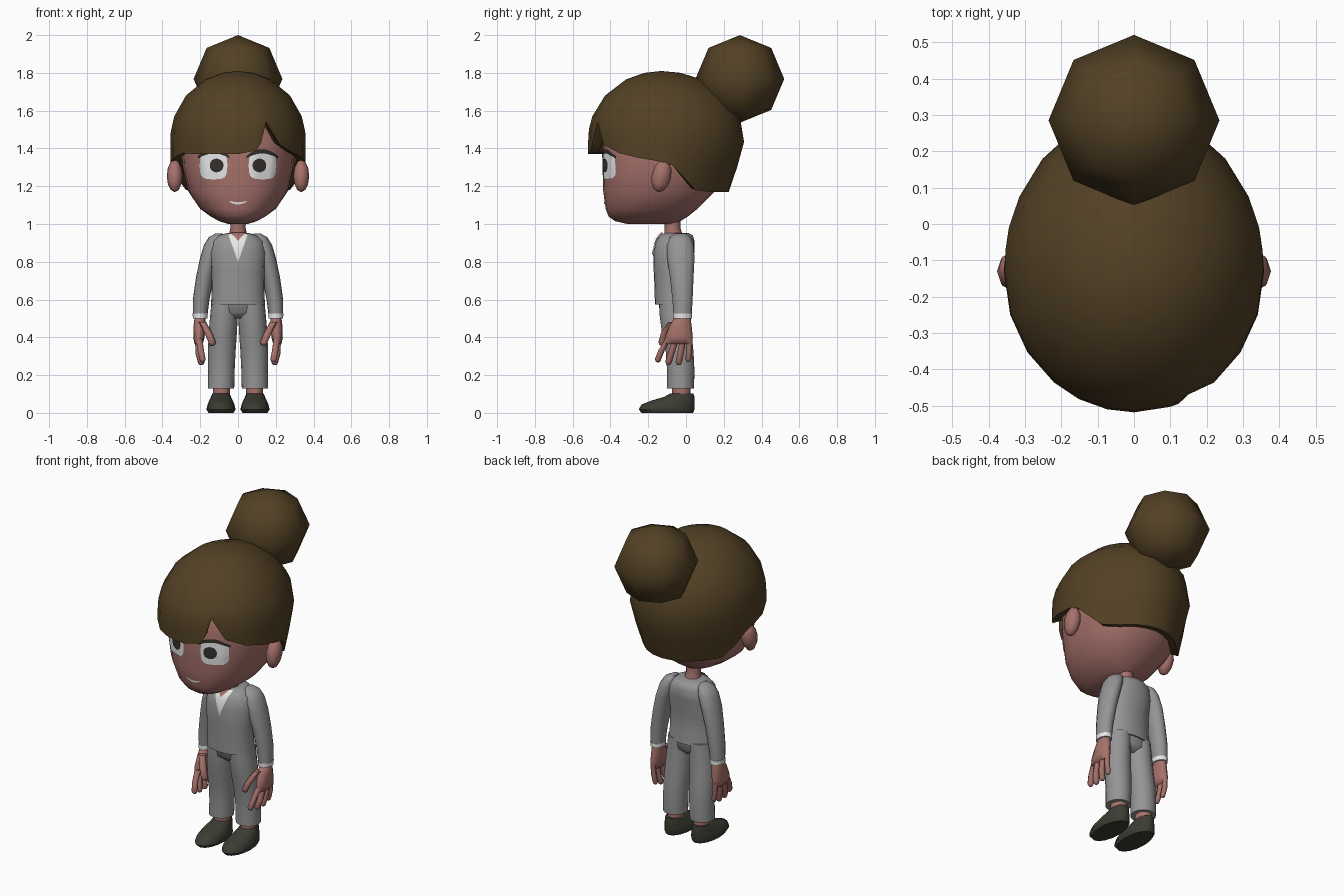
import bpy
import bmesh
from math import sin, cos, pi, radians, sqrt
from mathutils import Vector, Matrix
from mathutils.bvhtree import BVHTree

old = bpy.data.objects.get("Cube")
if old:
    bpy.data.objects.remove(old, do_unlink=True)


def material(name, r, g, b):
    m = bpy.data.materials.new(name)
    m.use_nodes = True
    m.diffuse_color = (r, g, b, 1)
    m.node_tree.nodes["Principled BSDF"].inputs["Base Color"].default_value = (r, g, b, 1)
    return m


SKIN = material("skin", .38, .165, .145)
HAIR = material("brown hair", .085, .052, .018)
SUIT = material("grey cloth", .30, .30, .30)
WHITE = material("white", .82, .82, .82)
SHOE = material("dark shoe", .045, .045, .034)
DARK = material("dark eye", .035, .03, .026)


def finish(name, bm, mat, sharp=50):
    bmesh.ops.recalc_face_normals(bm, faces=bm.faces)
    me = bpy.data.meshes.new(name)
    bm.to_mesh(me)
    bm.free()
    me.materials.append(mat)
    me.polygons.foreach_set("use_smooth", [True] * len(me.polygons))
    me.set_sharp_from_angle(angle=radians(sharp))
    ob = bpy.data.objects.new(name, me)
    bpy.context.scene.collection.objects.link(ob)
    return ob


def bridge(bm, rows, closed=True):
    """Join equal rows of vertices with quads."""
    n = len(rows[0])
    for low, high in zip(rows, rows[1:]):
        for i in range(n if closed else n - 1):
            j = (i + 1) % n
            bm.faces.new((low[i], low[j], high[j], high[i]))


def loft(name, rings, mat, side=1, segs=16, power=2.0, sharp=50):
    """Stack level rings given as (z, centre x, half width, front y, back y)."""
    bm = bmesh.new()
    rows = []
    for z, cx, rx, front, back in rings:
        row = []
        for i in range(segs):
            a = 2 * pi * i / segs
            c, s = cos(a), sin(a)
            k = (abs(c) ** power + abs(s) ** power) ** (-1 / power)
            row.append(bm.verts.new((side * cx + rx * k * c,
                                     (front + back) / 2 + (back - front) / 2 * k * s, z)))
        rows.append(row)
    bridge(bm, rows)
    bm.faces.new(rows[0])
    bm.faces.new(rows[-1])
    return finish(name, bm, mat, sharp)


def finger(name, points, r, side):
    """Round-tipped tube running down through the points."""
    rings = [(z, x, r, y - r, y + r) for x, y, z in points]
    x, y, z = points[-1]
    for drop, k in ((.7, .75), (1, .35)):
        rings.append((z - r * drop, x, r * k, y - r * k, y + r * k))
    loft(name, rings, SKIN, side, 8)


def ball(name, centre, size, mat, u, v, tilt=0):
    bm = bmesh.new()
    m = (Matrix.Translation(centre) @ Matrix.Rotation(tilt, 4, "X")
         @ Matrix.Diagonal((*size, 1)))
    bmesh.ops.create_uvsphere(bm, u_segments=u, v_segments=v, radius=1, matrix=m)
    return finish(name, bm, mat, 80)


def plate(name, target, cx, half, top, bottom, mat, lift, cols=14, rows=6):
    """Thin painted patch laid on the front of target between two curves."""
    me = target.data
    tree = BVHTree.FromPolygons([v.co for v in me.vertices],
                                [tuple(p.vertices) for p in me.polygons])
    bm = bmesh.new()
    grid = []
    for j in range(rows + 1):
        line = []
        for i in range(cols + 1):
            u = -cos(pi * i / cols)
            z = bottom(u) + (top(u) - bottom(u)) * j / rows
            hit, normal, _, _ = tree.ray_cast(Vector((cx + half * u, -2, z)), Vector((0, 1, 0)))
            if hit is None:
                hit, normal, _, _ = tree.find_nearest(Vector((cx + half * u, -.2, z)))
            line.append(bm.verts.new(hit + Vector((normal.x, -abs(normal.y), normal.z)) * lift))
        grid.append(line)
    bridge(bm, grid, closed=False)
    bmesh.ops.remove_doubles(bm, verts=bm.verts, dist=.0004)
    return finish(name, bm, mat, 80)


# Head and neck
head = loft("head", [
    (1.0, 0, .05, -.31, -.06), (1.015, 0, .1, -.375, -.03), (1.04, 0, .145, -.41, .01),
    (1.08, 0, .2, -.425, .06), (1.17, 0, .262, -.438, .15), (1.3, 0, .292, -.442, .2),
    (1.42, 0, .3, -.44, .24), (1.55, 0, .28, -.41, .22), (1.66, 0, .2, -.33, .12),
    (1.72, 0, .08, -.2, 0)], SKIN, segs=20, power=2.35, sharp=80)
loft("neck", [(.9, 0, .06, -.125, .0), (.95, 0, .046, -.115, -.02),
              (.98, 0, .04, -.113, -.03), (1.06, 0, .045, -.12, -.03)], SKIN, segs=12)

# Eyes, lashes and mouth
for side, label in ((1, "left"), (-1, "right")):
    def arch(u):
        return (1 - abs(u) ** 3.5) ** (1 / 3.5)
    plate(label + "_eye_white", head, side * .128, .072, lambda u: 1.31 + .07 * arch(u),
          lambda u: 1.31 - .073 * arch(u), WHITE, .004)
    plate(label + "_iris", head, side * .111, .035, lambda u: 1.31 + .036 * sqrt(max(0, 1 - u * u)),
          lambda u: 1.31 - .036 * sqrt(max(0, 1 - u * u)), DARK, .008)
    plate(label + "_eyelash", head, side * .125, .08, lambda u: 1.395 - .035 * u * u,
          lambda u: 1.373 - .026 * u * u, DARK, .008, rows=2)
    ball(label + "_ear", (side * .335, -.13, 1.255), (.042, .052, .088), SKIN, 8, 6, radians(-12))
plate("mouth", head, 0, .045, lambda u: 1.116 + .008 * u * u,
      lambda u: 1.104 + .014 * u * u, WHITE, .004, rows=2)

# Hair cap: columns of (angle from the front, lower edge height), fringe notch on one side
half = [(55, 1.375), (72, 1.35), (90, 1.33), (98, 1.31), (106, 1.25), (118, 1.18),
        (135, 1.17), (152, 1.17), (166, 1.17)]
fringe = [(-38, 1.37), (-25, 1.37), (-12, 1.37), (0, 1.37), (16, 1.39), (20, 1.43),
          (25.5, 1.54), (38, 1.42)]
columns = [(-a, z) for a, z in reversed(half)] + fringe + half + [(180, 1.17)]


def hair_point(angle, z, scale=1.0):
    a = radians(angle)
    if z > 1.45:
        k = sqrt(max(0, 1 - ((z - 1.45) / .36) ** 2))
    else:
        k = 1 - .19 * ((1.45 - z) / .28) ** 1.2 * min(1, max(0, -1.5 * cos(a)))
    k *= scale
    return (.358 * k * sin(a), -.13 - (.388 if cos(a) > 0 else .44) * k * cos(a), z)


bm = bmesh.new()
rows = [[bm.verts.new(hair_point(a, 1.57, .78)) for a, z in columns],
        [bm.verts.new(hair_point(a, z + .01, .87)) for a, z in columns]]
for t in (0, .33, .66, 1):
    rows.append([bm.verts.new(hair_point(a, z + (1.57 - z) * t)) for a, z in columns])
for z in (1.68, 1.765, 1.8):
    rows.append([bm.verts.new(hair_point(a, z)) for a, _ in columns])
bridge(bm, rows)
apex = bm.verts.new((0, -.13, 1.81))
for i, v in enumerate(rows[-1]):
    bm.faces.new((v, rows[-1][(i + 1) % len(columns)], apex))
finish("hair_cap", bm, HAIR)
ball("hair_bun", (0, .285, 1.768), (.235, .235, .232), HAIR, 8, 4)

# Jacket body with the shirt showing at the neck
jacket = loft("jacket", [
    (.575, 0, .143, -.165, .032), (.65, 0, .139, -.166, .025), (.75, 0, .14, -.171, .022),
    (.85, 0, .148, -.174, .045), (.91, 0, .135, -.16, .046), (.94, 0, .1, -.138, .035),
    (.952, 0, .058, -.115, .015)], SUIT, segs=20, power=2.2)
plate("shirt", jacket, 0, .052, lambda u: .944, lambda u: .8 + .144 * abs(u), WHITE, .005)
plate("bare_neckline", jacket, 0, .037, lambda u: .947, lambda u: .908 + .039 * abs(u), SKIN, .009)

# Hips
loft("trouser_hips", [(.5, 0, .06, -.1, -.01), (.53, 0, .13, -.138, .022),
                      (.6, 0, .138, -.148, .026)], SUIT)

for side, label in ((1, "left"), (-1, "right")):
    # Trouser leg, ankle and shoe
    loft(label + "_trouser_leg", [
        (.13, .09, .07, -.1, .042), (.22, .088, .07, -.1, .045), (.32, .086, .073, -.107, .04),
        (.42, .081, .075, -.127, .03), (.52, .074, .073, -.14, .026),
        (.59, .07, .07, -.142, .024)], SUIT, side)
    loft(label + "_ankle", [(.07, .088, .045, -.075, .025), (.16, .088, .046, -.075, .025)],
         SKIN, side, 12)
    loft(label + "_shoe", [
        (0, .09, .066, -.235, .038), (.018, .09, .077, -.25, .045), (.045, .09, .071, -.235, .046),
        (.066, .09, .062, -.18, .046), (.085, .09, .053, -.115, .045),
        (.102, .09, .046, -.085, .04)], SHOE, side)
    # Sleeve and shirt cuff
    loft(label + "_sleeve", [
        (.515, .2, .038, -.066, .03), (.6, .195, .044, -.072, .035), (.72, .175, .047, -.085, .04),
        (.82, .152, .049, -.1, .045), (.89, .13, .05, -.1, .04), (.93, .115, .04, -.085, .025),
        (.95, .1, .018, -.06, 0)], SUIT, side)
    loft(label + "_cuff", [(.5, .2, .039, -.068, .032), (.525, .2, .04, -.068, .032)],
         WHITE, side)
    # Hand
    loft(label + "_palm", [
        (.515, .2, .029, -.055, .022), (.46, .203, .032, -.088, .03), (.4, .207, .03, -.112, .036),
        (.365, .208, .022, -.108, .034)], SKIN, side, 12, sharp=80)
    finger(label + "_index_finger", [(.205, -.093, .39), (.197, -.13, .33), (.188, -.148, .285)],
           .017, side)
    finger(label + "_middle_finger", [(.21, -.055, .39), (.206, -.08, .31), (.194, -.092, .272)],
           .018, side)
    finger(label + "_ring_finger", [(.21, -.016, .39), (.207, -.03, .31), (.196, -.038, .27)],
           .017, side)
    finger(label + "_little_finger", [(.207, .019, .39), (.206, .016, .33), (.197, .012, .285)],
           .015, side)
    finger(label + "_thumb", [(.188, -.075, .48), (.158, -.112, .425), (.137, -.126, .375)],
           .02, side)
